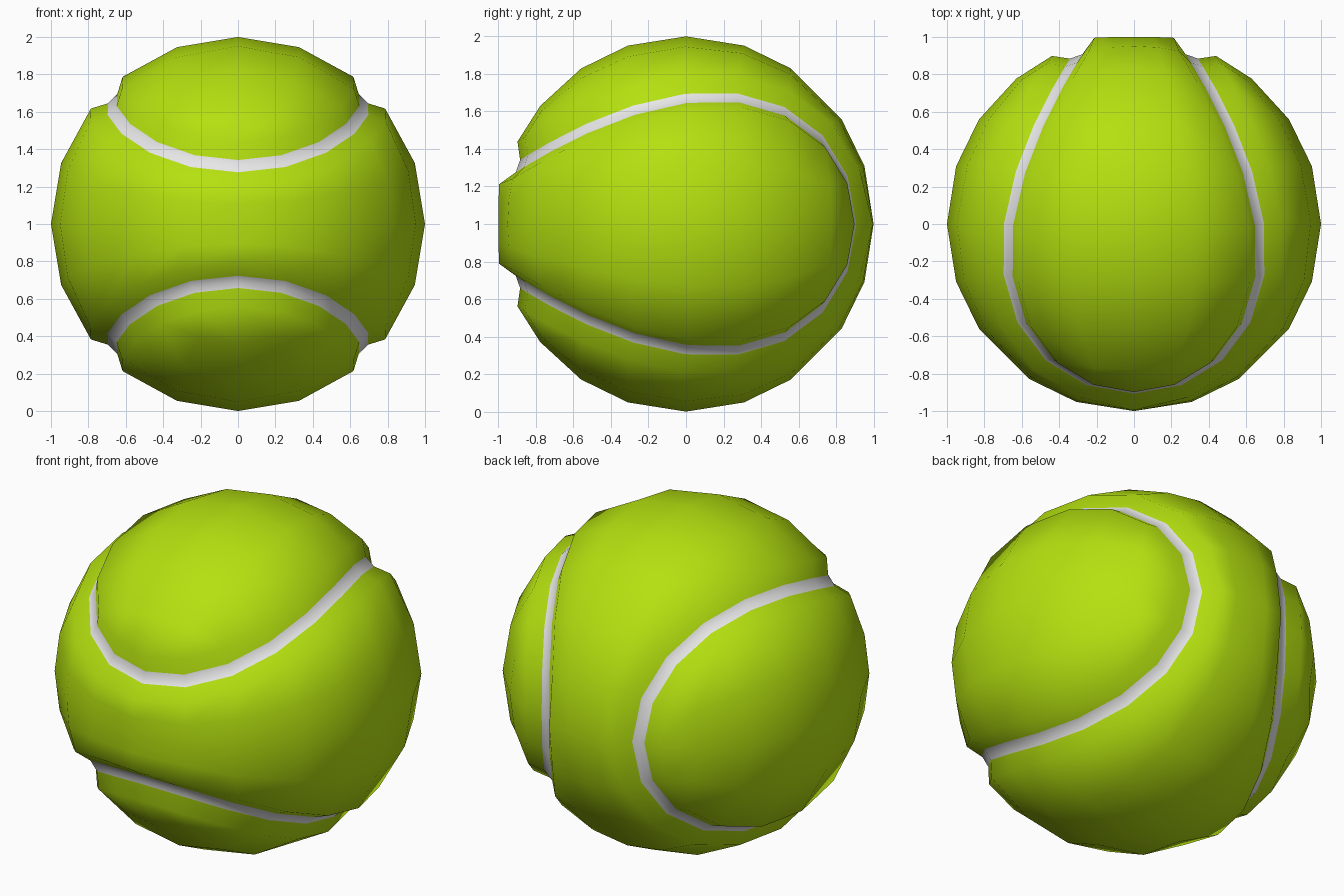
import bpy, bmesh
from math import sin, cos, sqrt, pi, radians, degrees, asin, atan2
from mathutils import Vector, Matrix

cube = bpy.data.objects.get("Cube")
if cube:
    bpy.data.objects.remove(cube, do_unlink=True)


def make_material(name, color):
    mat = bpy.data.materials.new(name)
    mat.use_nodes = True
    mat.diffuse_color = color
    bsdf = mat.node_tree.nodes["Principled BSDF"]
    bsdf.inputs["Base Color"].default_value = color
    bsdf.inputs["Roughness"].default_value = 0.8
    return mat


felt = make_material("lime_felt", (0.46, 0.75, 0.005, 1))
rubber = make_material("pale_grey_seam", (0.8, 0.8, 0.8, 1))

A, B = 0.63, 0.32      # seam curve shape
COUNT = 40             # points along the closed seam
FLOOR = 0.948          # radius of the groove floor


def seam(t):
    """Direction of the wavy seam on the unit sphere."""
    u = A * cos(t) + B * cos(3 * t)
    v = A * sin(t) - B * sin(3 * t)
    return Vector(((u + v) / sqrt(2), 2 * sqrt(A * B) * sin(2 * t),
                   (u - v) / sqrt(2))).normalized()


def offset(k, angle, radius):
    """Point beside the seam, shifted by an angle towards the panel."""
    t = 2 * pi * k / COUNT - pi / 4
    d = seam(t)
    side = d.cross(seam(t + 0.001) - seam(t - 0.001)).normalized()
    return (d * cos(radians(angle)) + side * sin(radians(angle))) * radius


bm = bmesh.new()


def ring(angle, radius):
    return [bm.verts.new(offset(k, angle, radius)) for k in range(COUNT)]


# Groove: panel rim, sloping wall, half of the seam strip
rim, wall, middle = ring(7, 1.0), ring(2.1, FLOOR), ring(0, FLOOR)
for k in (10, 30):     # narrow waist is slightly flattened
    rim[k].co *= 1.018
for k in range(COUNT):
    n = (k + 1) % COUNT
    bm.faces.new((rim[k], rim[n], wall[n], wall[k]))
    bm.faces.new((wall[k], wall[n], middle[n], middle[k])).material_index = 1

# Panel: rows across from rim to rim, each bulging to the sphere
centre = [-51, -34, -18, 0, 18, 34, 56, 72, 90]
centre += [180 - a for a in reversed(centre[:-1])]
rows = []
for k, mid in enumerate(centre, start=2):
    edge = rim[k].co
    alpha = asin(edge.x / edge.length)
    end = degrees(atan2(edge.y, edge.z))
    if end < -90:
        end += 360
    row = [rim[k]]
    for s in (0.5, 0, -0.5):
        theta = radians(mid + (end - mid) * s * s)
        a = alpha * s
        p = Vector((sin(a), cos(a) * sin(theta), cos(a) * cos(theta)))
        row.append(bm.verts.new(p / cos(a) if k == 10 else p))
    rows.append(row + [rim[COUNT - k]])
for r, q in zip(rows, rows[1:]):
    for i in range(4):
        bm.faces.new((r[i], r[i + 1], q[i + 1], q[i]))

# Rounded panel ends
for r, (right, tip, left) in ((rows[0], (rim[1], rim[0], rim[39])),
                              (rows[-1], (rim[19], rim[20], rim[21]))):
    bm.faces.new((r[0], r[1], right))
    bm.faces.new((r[1], r[2], tip, right))
    bm.faces.new((r[2], r[3], left, tip))
    bm.faces.new((r[3], r[4], left))

# Second interlocking panel is the first turned half way round
copy = bmesh.ops.duplicate(bm, geom=bm.verts[:] + bm.edges[:] + bm.faces[:])
bmesh.ops.rotate(bm, verts=[g for g in copy["geom"] if isinstance(g, bmesh.types.BMVert)],
                 cent=(0, 0, 0), matrix=Matrix.Rotation(pi, 3, Vector((1, 0, 1))))
bmesh.ops.remove_doubles(bm, verts=bm.verts[:], dist=0.0005)
bmesh.ops.recalc_face_normals(bm, faces=bm.faces[:])
bmesh.ops.translate(bm, verts=bm.verts[:], vec=(0, 0, 1))
for f in bm.faces:
    f.smooth = True

mesh = bpy.data.meshes.new("ball")
bm.to_mesh(mesh)
bm.free()
mesh.materials.append(felt)
mesh.materials.append(rubber)
ball = bpy.data.objects.new("ball", mesh)
bpy.context.collection.objects.link(ball)
